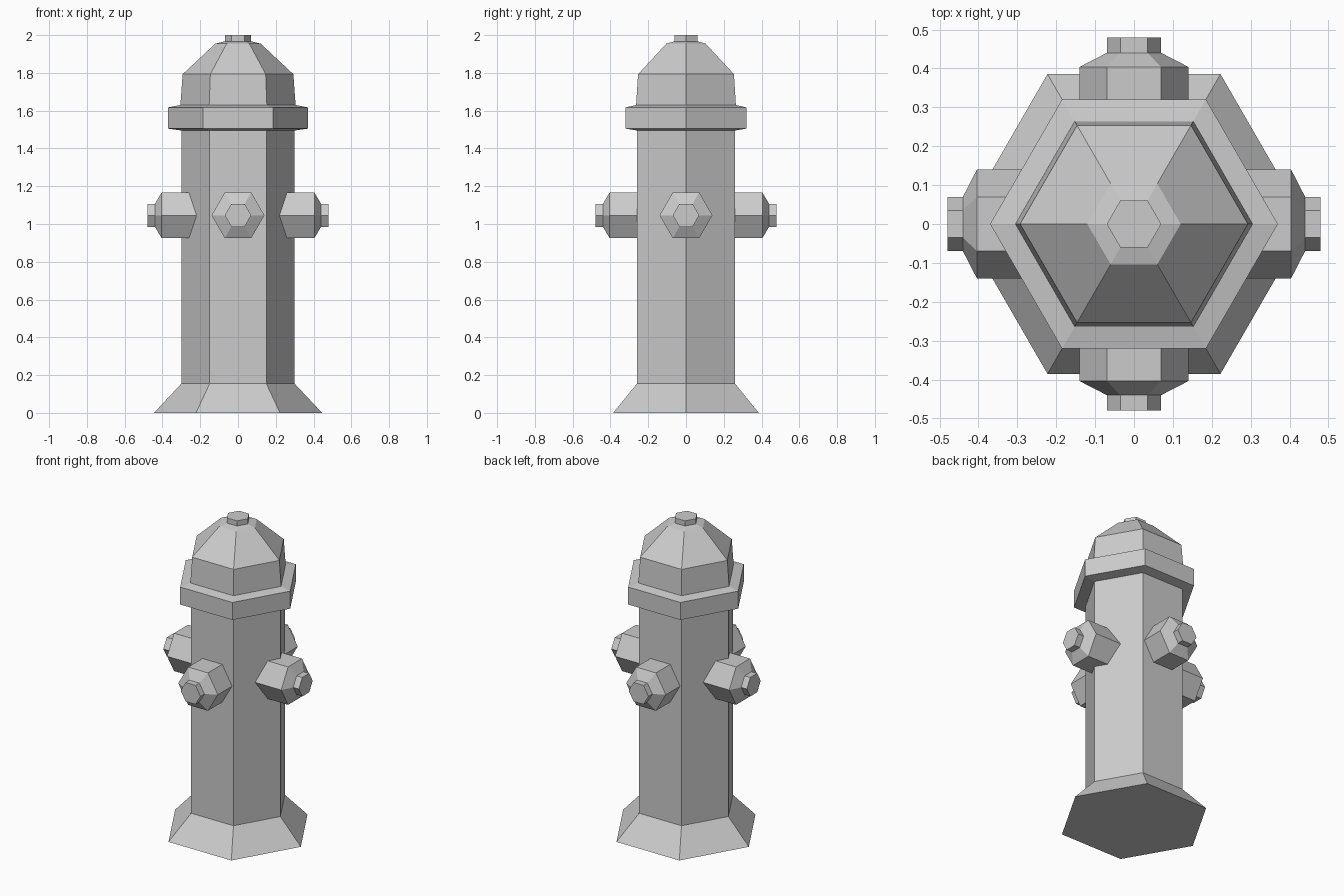
import bpy, bmesh
from math import cos, sin, pi
from mathutils import Matrix, Vector

if "Cube" in bpy.data.objects:
    bpy.data.objects.remove(bpy.data.objects["Cube"])


def hex_lathe(name, profile, matrix=Matrix()):
    """Six-sided solid from (radius, height) pairs, capped at both ends."""
    bm = bmesh.new()
    rings = [[bm.verts.new(matrix @ Vector((r * cos(i * pi / 3), r * sin(i * pi / 3), h)))
              for i in range(6)] for r, h in profile]
    for a, b in zip(rings, rings[1:]):
        for i in range(6):
            j = (i + 1) % 6
            bm.faces.new((a[i], a[j], b[j], b[i]))
    bm.faces.new(rings[0][::-1])
    bm.faces.new(rings[-1])
    bmesh.ops.recalc_face_normals(bm, faces=bm.faces)
    mesh = bpy.data.meshes.new(name)
    bm.to_mesh(mesh)
    bm.free()
    obj = bpy.data.objects.new(name, mesh)
    bpy.context.collection.objects.link(obj)
    return obj


# Flared foot, barrel, flange, bonnet and top nut in one profile
hex_lathe("hydrant_body", [
    (0.445, 0), (0.30, 0.155), (0.30, 1.495), (0.37, 1.505), (0.37, 1.617),
    (0.305, 1.63), (0.293, 1.793), (0.12, 1.955), (0.07, 1.967), (0.07, 2.0)])

# Four outlets with caps, each pointing outwards from the barrel
outlet = [(0.14, 0.2), (0.14, 0.404), (0.07, 0.44), (0.07, 0.48)]
for k, side in enumerate(("front", "right", "back", "left")):
    m = (Matrix.Translation((0, 0, 1.046)) @ Matrix.Rotation(k * pi / 2, 4, 'Z')
         @ Matrix.Rotation(pi / 2, 4, 'X'))
    hex_lathe(side + "_outlet", outlet, m)
